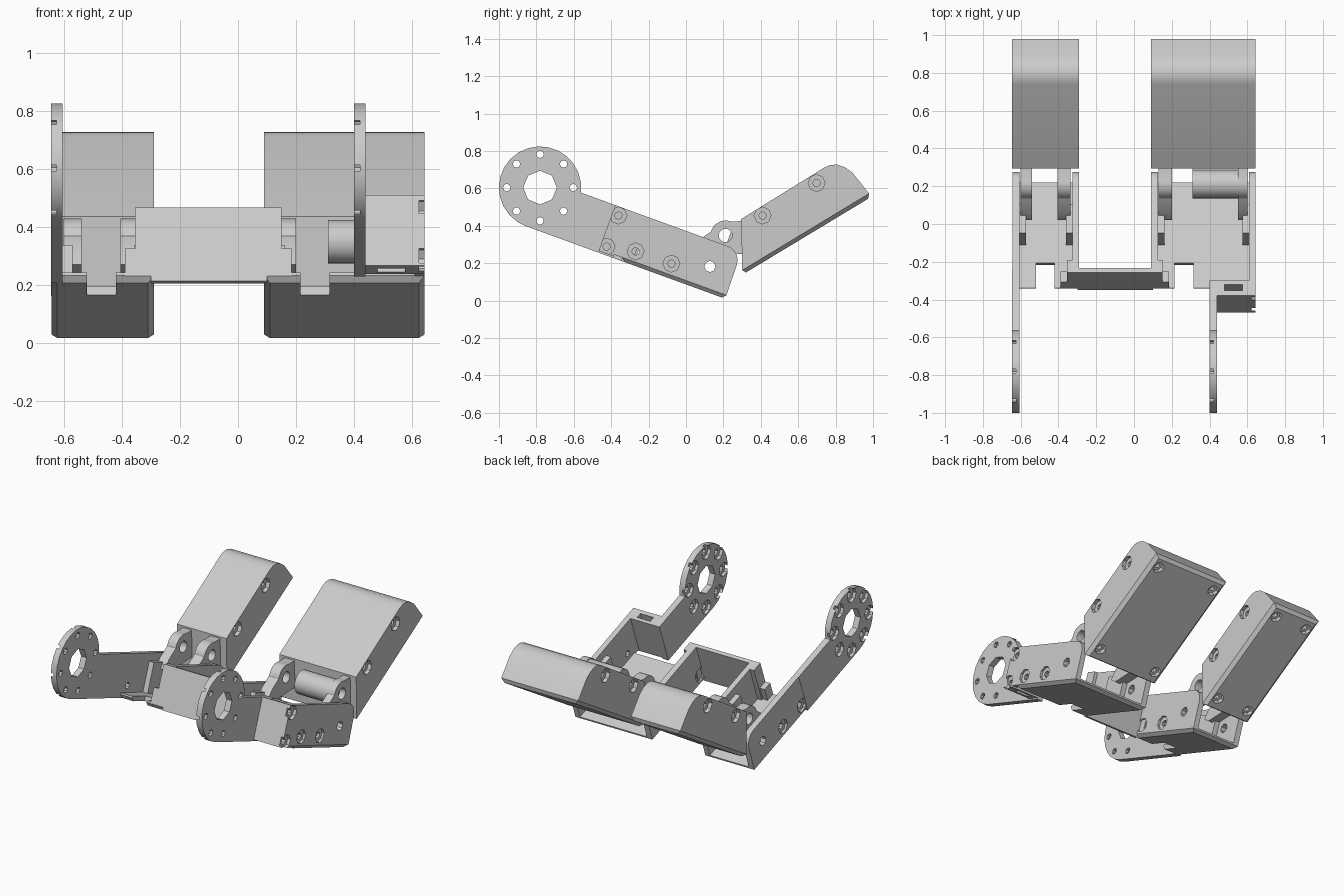
import bpy, bmesh, math
from mathutils import Matrix, Vector

if "Cube" in bpy.data.objects:
    bpy.data.objects.remove(bpy.data.objects["Cube"], do_unlink=True)

GREY = bpy.data.materials.new("light grey plastic")
GREY.use_nodes = True
GREY.diffuse_color = (0.6, 0.6, 0.6, 1)
GREY.node_tree.nodes["Principled BSDF"].inputs["Base Color"].default_value = (0.6, 0.6, 0.6, 1)


def tilted(degrees):
    """Map (along, across) in a frame tilted about x to (y, z)."""
    c, s = math.cos(math.radians(degrees)), math.sin(math.radians(degrees))
    return lambda a, b: (a * c - b * s, a * s + b * c)


base_at, finger_at = tilted(-20), tilted(31)


def add(name, bm):
    bmesh.ops.recalc_face_normals(bm, faces=bm.faces)
    mesh = bpy.data.meshes.new(name)
    bm.to_mesh(mesh)
    bm.free()
    mesh.materials.append(GREY)
    obj = bpy.data.objects.new(name, mesh)
    bpy.context.scene.collection.objects.link(obj)
    return obj


def prism(name, pts, x0, x1, chamfer=0):
    """Extrude a (y, z) outline along x; chamfer the rim of its first side."""
    bm = bmesh.new()
    a = [bm.verts.new((x0, y, z)) for y, z in pts]
    b = [bm.verts.new((x1, y, z)) for y, z in pts]
    bm.faces.new(a)
    bm.faces.new(b[::-1])
    for i in range(len(pts)):
        j = (i + 1) % len(pts)
        bm.faces.new((a[i], a[j], b[j], b[i]))
    if chamfer:
        rim = {a[0], a[1], b[0], b[1]}
        edges = [e for e in bm.edges if set(e.verts) <= rim]
        bmesh.ops.bevel(bm, geom=edges, offset=chamfer, segments=1, affect='EDGES')
    return add(name, bm)


def block(name, u0, u1, v0, v1, x0, x1):
    return prism(name, [base_at(*p) for p in ((u0, v0), (u1, v0), (u1, v1), (u0, v1))], x0, x1)


def arc(cy, cz, r, a0, a1, n):
    steps = [math.radians(a0 + (a1 - a0) * i / n) for i in range(n + 1)]
    return [(cy + r * math.cos(t), cz + r * math.sin(t)) for t in steps]


def peg(centre, axis, r, length, sides=8):
    """Cutter cylinder centred on a point."""
    bm = bmesh.new()
    turn = Vector((0, 0, 1)).rotation_difference(Vector(axis)).to_matrix().to_4x4()
    bmesh.ops.create_cone(bm, cap_ends=True, segments=sides, radius1=r, radius2=r,
                          depth=length, matrix=Matrix.Translation(centre) @ turn)
    return add("cutter", bm)


def cut(obj, cutters):
    for c in cutters:
        c.hide_render = True
        mod = obj.modifiers.new("cut", 'BOOLEAN')
        mod.operation, mod.solver, mod.object = 'DIFFERENCE', 'EXACT', c
    bpy.context.view_layer.update()
    graph = bpy.context.evaluated_depsgraph_get()
    mesh = bpy.data.meshes.new_from_object(obj.evaluated_get(graph))
    obj.modifiers.clear()
    obj.data = mesh
    for c in cutters:
        bpy.data.objects.remove(c, do_unlink=True)


def screw_holes(points, x, depth=0.02, through=0.1):
    """Counterbored holes along x, sunk into the face at x."""
    out = []
    for y, z in points:
        out.append(peg((x, y, z), (1, 0, 0), 0.045, depth * 2))
        out.append(peg((x, y, z), (1, 0, 0), 0.02, through * 2))
    return out


RING = (-0.94, 0.301)
HINGE = (0.211, 0.348)
SIDE_SCREWS = [base_at(-0.343, 0.155), base_at(-0.141, 0.159)]
PIVOT = base_at(0.058, 0.215)


def ring_arm(name, x0, x1, end, outer):
    outline = arc(*RING, 0.22, 13, 270, 18) + [(end, 0.081), (end, 0.35)]
    arm = prism(name, [base_at(*p) for p in outline], x0, x1)
    cy, cz = base_at(*RING)
    cutters = [peg(((x0 + x1) / 2, cy, cz), (1, 0, 0), 0.09, 0.2)]
    cutters += screw_holes(arc(cy, cz, 0.178, 0, 315, 7), outer)
    cut(arm, cutters)


def base_frame(name, x0, x1, notch_x):
    """Open tray: floor and two side walls, notched at the front."""
    outline = [(-0.4, 0.081), (0.194, 0.081)] + arc(0.11, 0.27, 0.08, 0, 90, 6) + [(-0.4, 0.35)]
    frame = prism(name, [base_at(*p) for p in outline], x0, x1, 0.02)
    cutters = [block("cutter", -0.7, 0.5, 0.112, 0.6, x0 + 0.038, x1 - 0.035),
               block("cutter", -0.5, -0.26, 0, 0.2, notch_x - 0.05, notch_x + 0.05)]
    for x in (x0, x1):
        cutters += screw_holes(SIDE_SCREWS, x, 0.015, 0.06)
        cutters.append(peg((x, *PIVOT), (1, 0, 0), 0.03, 0.12))
    cut(frame, cutters)
    # Inner ribs on both walls
    for wall, d in ((x0 + 0.037, 0.035), (x1 - 0.034, -0.035)):
        block(name + "_rib", -0.16, 0.0, 0.11, 0.3, *sorted((wall, wall + d)))


def finger(name, x0, x1, lugs):
    outline = [(0.302, 0.139), finger_at(1.137, -0.035)]
    outline += [finger_at(*p) for p in ((1.115, 0.128), (1.095, 0.175), (1.066, 0.208),
                                        (1.035, 0.224), (1.0, 0.229))]
    outline.append((0.295, 0.436))
    body = prism(name, outline, x0, x1, 0.022)
    cutters = []
    for x in (x0, x1):
        cutters += screw_holes([finger_at(0.922, 0.179), finger_at(0.585, 0.179)], x, 0.025, 0.06)
    down = (0, *finger_at(0, 1))
    for p in (0.42, 1.06):
        for x in (x0 + 0.06, x1 - 0.06):
            centre = (x, *finger_at(p, -0.035))
            cutters += [peg(centre, down, 0.035, 0.05), peg(centre, down, 0.018, 0.1)]
    cut(body, cutters)
    # Hinge lugs reaching down into the base
    profile = [(0.31, 0.25), (0.31, 0.425)] + arc(*HINGE, 0.08, 70, 165, 8)
    profile += [(0.06, 0.32), (0.02, 0.27), (0.06, 0.24)]
    for i, (a, b) in enumerate(lugs):
        lug = prism(f"{name}_lug_{i + 1}", profile, a, b)
        cut(lug, [peg(((a + b) / 2, *HINGE), (1, 0, 0), 0.036, 0.3, 16)])


# Right side: frame with the ring arm as its outer wall, narrow finger
base_frame("right_base", -0.643, -0.29, -0.47)
ring_arm("right_ring_arm", -0.645, -0.605, -0.38, -0.645)
finger("right_finger", -0.645, -0.29, [(-0.602, -0.54), (-0.405, -0.335)])

# Left side: wide frame and wide finger
base_frame("left_base", 0.09, 0.643, 0.265)
ring_arm("left_ring_arm", 0.40, 0.44, -0.445, 0.40)
finger("left_finger", 0.09, 0.643, [(0.13, 0.2), (0.55, 0.6)])

# Hinge barrel of the wide finger
barrel = prism("left_hinge_barrel", arc(*HINGE, 0.075, 0, 345, 23), 0.31, 0.56)
cut(barrel, [peg((0.43, *HINGE), (1, 0, 0), 0.036, 0.4, 16)])
block("left_barrel_web", 0.1, 0.17, 0.36, 0.43, 0.31, 0.56)

# Mounting block that carries the left arm
mount = block("left_arm_mount", -0.53, -0.445, 0.09, 0.35, 0.43, 0.643)
cut(mount, [block("cutter", -0.503, -0.467, 0, 0.5, 0.48, 0.575)]
    + screw_holes([base_at(-0.495, 0.304), base_at(-0.498, 0.126)], 0.643, 0.02, 0.06))
block("left_mount_wall", -0.446, -0.39, 0.1, 0.35, 0.608, 0.643)

# Bridge joining the two frames, with corner posts
block("bridge_plate", -0.4, -0.375, 0.081, 0.35, -0.3, 0.1)
for side, a, b in (("right", -0.355, -0.3), ("left", 0.1, 0.15)):
    block(f"bridge_post_{side}", -0.4, -0.33, 0.1, 0.35, a, b)
for side, a, b in (("right", -0.39, -0.35), ("left", 0.145, 0.185)):
    block(f"bridge_tab_{side}", -0.4, -0.34, 0.1, 0.2, a, b)

# Shade curves smooth while keeping hard edges
for obj in bpy.context.scene.objects:
    if obj.type == 'MESH' and obj.data.materials and obj.data.materials[0] == GREY:
        obj.data.polygons.foreach_set("use_smooth", [True] * len(obj.data.polygons))
        obj.data.set_sharp_from_angle(angle=math.radians(25))
